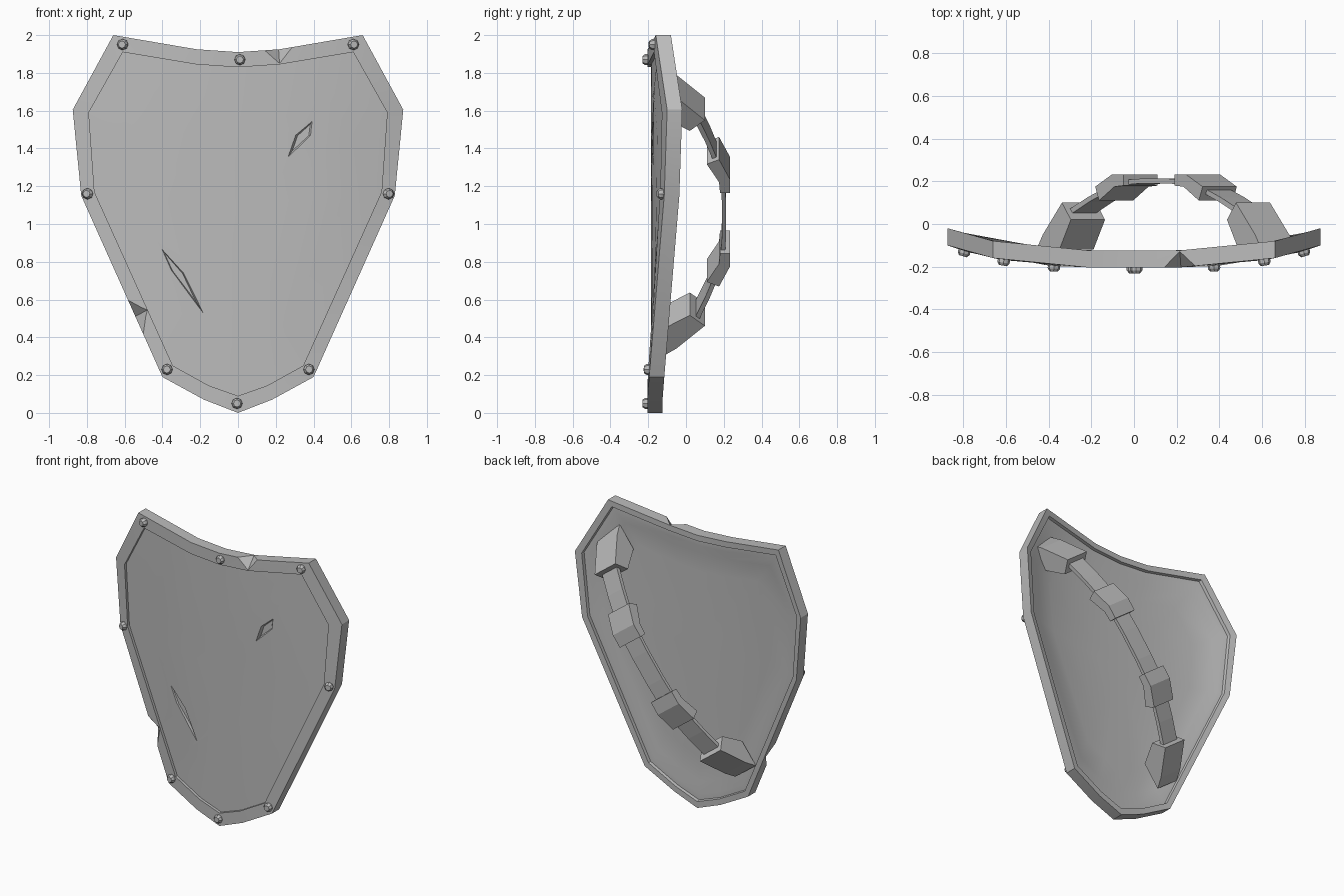
import bpy, bmesh
from mathutils import Vector

cube = bpy.data.objects.get("Cube")
if cube:
    bpy.data.objects.remove(cube, do_unlink=True)

grey = bpy.data.materials.new("plain_grey")
grey.use_nodes = True
grey.diffuse_color = (0.5, 0.5, 0.5, 1)
grey.node_tree.nodes["Principled BSDF"].inputs["Base Color"].default_value = (0.5, 0.5, 0.5, 1)


def finish(name, bm):
    bmesh.ops.recalc_face_normals(bm, faces=bm.faces[:])
    mesh = bpy.data.meshes.new(name)
    bm.to_mesh(mesh)
    bm.free()
    mesh.materials.append(grey)
    obj = bpy.data.objects.new(name, mesh)
    bpy.context.collection.objects.link(obj)
    return obj


def hull(name, points):
    bm = bmesh.new()
    for p in points:
        bm.verts.new(p)
    bmesh.ops.convex_hull(bm, input=bm.verts[:])
    return finish(name, bm)


def bow(x):
    """Depth of the curved front at a given x."""
    return -0.205 + 0.157 * abs(x) ** 3


def mirrored(half):
    return half + [(-x, z) for x, z in reversed(half[1:-1])]


# Outlines of the rim, from top centre round to the bottom point
outer = mirrored([(0, 1.91), (0.22, 1.925), (0.66, 2), (0.875, 1.605),
                  (0.83, 1.15), (0.40, 0.19), (0.18, 0.07), (0, 0)])
inner = mirrored([(0, 1.83), (0.22, 1.845), (0.61, 1.91), (0.79, 1.59),
                  (0.76, 1.17), (0.345, 0.25), (0.155, 0.145), (0, 0.09)])
MID_Z = 1.1


def blend(t):
    return [(a + (c - a) * t, b + (d - b) * t) for (a, b), (c, d) in zip(outer, inner)]


def shrink(k):
    return [(x * k, MID_Z + (z - MID_Z) * k) for x, z in inner]


# Shield body: loops running from the front centre, over the rim, to the back centre
loops = [(shrink(k), 0.02) for k in (0.25, 0.5, 0.75, 1)]
loops += [(inner, 0), (outer, 0), (outer, 0.08), (blend(0.5), 0.08),
          (blend(0.55), 0.06), (blend(1), 0.06)]
loops += [(shrink(k), 0.05) for k in (0.92, 0.75, 0.5, 0.25)]
bm = bmesh.new()
rings = [[bm.verts.new((x, bow(x) + d, z)) for x, z in loop] for loop, d in loops]
count = len(outer)
for r, s in zip(rings, rings[1:]):
    for i in range(count):
        j = (i + 1) % count
        bm.faces.new((r[i], r[j], s[j], s[i]))
for ring, d in ((rings[0], 0.02), (rings[-1], 0.05)):
    centre = bm.verts.new((0, bow(0) + d, MID_Z))
    for i in range(count):
        bm.faces.new((ring[i], ring[(i + 1) % count], centre))
shield = finish("shield_body", bm)


def cut(cutter):
    mod = shield.modifiers.new("cut", "BOOLEAN")
    mod.operation = "DIFFERENCE"
    mod.solver = "EXACT"
    mod.object = cutter
    bpy.context.view_layer.objects.active = shield
    bpy.ops.object.modifier_apply(modifier=mod.name)
    bpy.data.objects.remove(cutter, do_unlink=True)


# Battle notches in the rim: two front corners, inner tip, back tip
for a, b, tip, back in (((0.14, 1.92), (0.29, 1.935), (0.22, 1.85), (0.215, 1.925)),
                        ((-0.6, 0.62), (-0.495, 0.41), (-0.47, 0.55), (-0.545, 0.51))):
    pts = [Vector((x, bow(x), z)) for x, z in (a, b, tip)]
    pts.append(Vector((back[0], bow(back[0]) + 0.075, back[1])))
    middle = (pts[2] + pts[3]) / 2
    cut(hull("notch_cutter", [middle + (p - middle) * 1.6 for p in pts]))

# Shallow gouges in the front panel
for shape in ([(0.4, 1.555), (0.39, 1.47), (0.265, 1.355), (0.305, 1.47)],
              [(-0.425, 0.9), (-0.285, 0.74), (-0.185, 0.53), (-0.36, 0.76)]):
    cx, cz = (sum(axis) / len(shape) for axis in zip(*shape))
    top = [(x, -0.25, z) for x, z in shape]
    brim = [(x, bow(cx) + 0.018, z) for x, z in shape]
    floor = [(cx + (x - cx) * 0.7, bow(cx) + 0.037, cz + (z - cz) * 0.7) for x, z in shape]
    cut(hull("gouge_cutter", top + brim + floor))

bpy.ops.object.select_all(action="DESELECT")
shield.select_set(True)
bpy.context.view_layer.objects.active = shield
bpy.ops.object.shade_smooth_by_angle(angle=0.35)

# Rivets round the rim, each a collar with a smaller bevelled head
for i, (x, z) in enumerate([(0.01, 1.87), (0.61, 1.95), (-0.61, 1.95), (0.795, 1.16),
                            (-0.795, 1.16), (0.375, 0.23), (-0.375, 0.23), (-0.005, 0.05)]):
    normal = Vector((0.47 * x * abs(x), -1, 0)).normalized()
    turn = normal.to_track_quat("Z", "Y").to_matrix().to_4x4()
    bm = bmesh.new()
    for r1, r2, low, high in ((0.029, 0.029, -0.02, 0.012), (0.029, 0.019, 0.012, 0.026)):
        spot = turn.copy()
        spot.translation = Vector((x, bow(x), z)) + normal * (low + high) / 2
        bmesh.ops.create_cone(bm, cap_ends=True, segments=8, radius1=r1, radius2=r2,
                              depth=high - low, matrix=spot)
    finish("rivet_%d" % (i + 1), bm)

# Arm strap: side profiles (distance along the strap, y) extruded across its width
along = Vector((0.6, 0, 0.8))
across = Vector((0.8, 0, -0.6))
origin = Vector((0.15, 0, 1.065))


def band(name, profile, width, flip=1):
    bm = bmesh.new()
    sides = [[bm.verts.new(origin + along * t * flip + across * w + Vector((0, y, 0)))
              for t, y in profile] for w in (-width / 2, width / 2)]
    bm.faces.new(sides[0])
    bm.faces.new(sides[1])
    for i in range(len(profile)):
        j = (i + 1) % len(profile)
        bm.faces.new((sides[0][i], sides[0][j], sides[1][j], sides[1][i]))
    finish(name, bm)


for label, flip in (("upper", 1), ("lower", -1)):
    band(label + "_anchor", [(0.88, -0.12), (0.83, -0.05), (0.68, 0.1),
                             (0.61, 0.02), (0.7, -0.12)], 0.2, flip)
    band(label + "_pad", [(0.42, 0.175), (0.29, 0.232), (0.2, 0.232),
                          (0.2, 0.18), (0.27, 0.175), (0.39, 0.11)], 0.2, flip)
arc = [(0.66, 0.07), (0.52, 0.125), (0.4, 0.165), (0.25, 0.205), (0.1, 0.213)]
arc += [(-t, y) for t, y in reversed(arc)]
band("arm_strap", arc + [(t * 0.98, y - 0.022) for t, y in reversed(arc)], 0.14)
